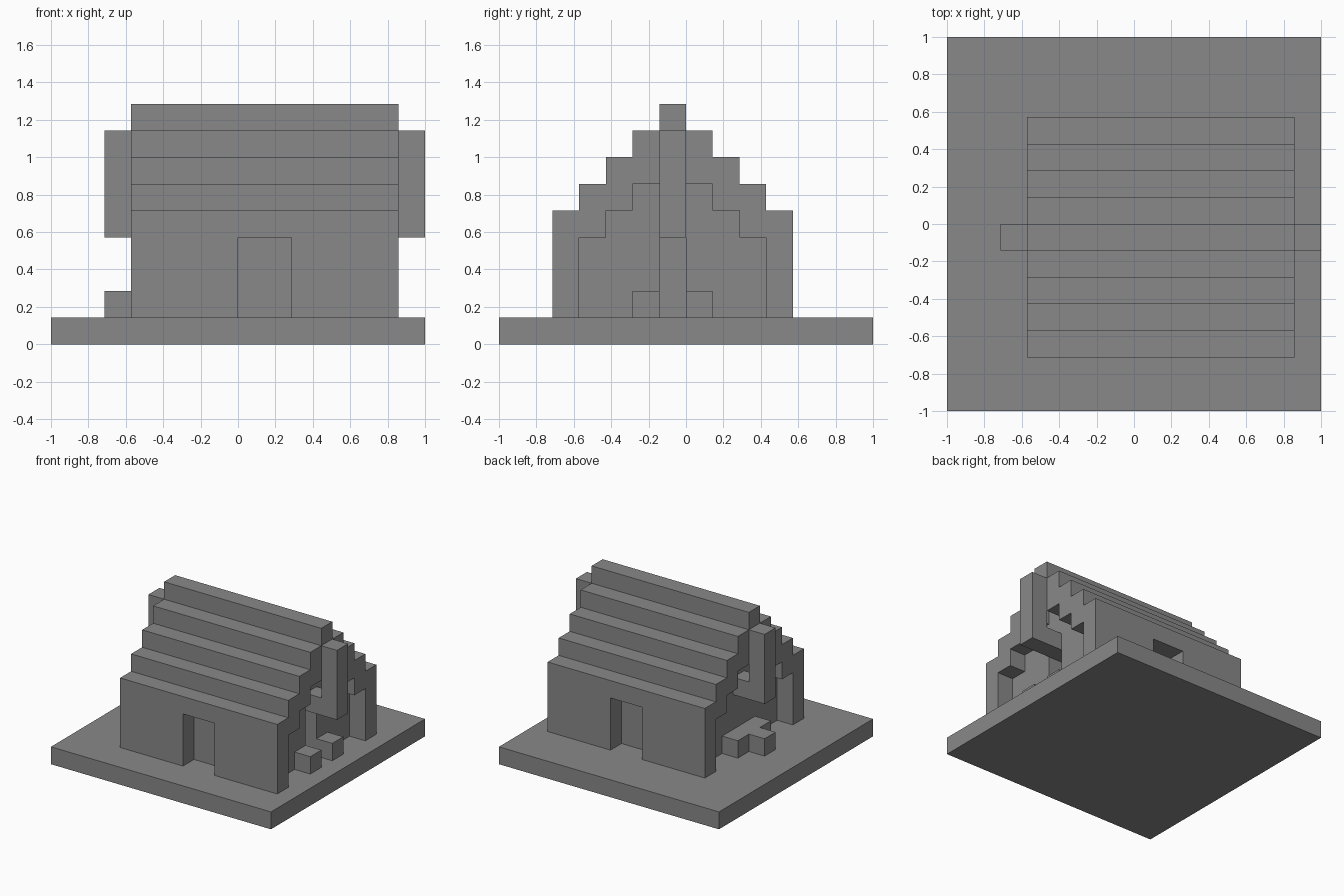
import bpy
import bmesh
from mathutils import Vector

if "Cube" in bpy.data.objects:
    bpy.data.objects.remove(bpy.data.objects["Cube"], do_unlink=True)

U = 1 / 7          # one block; the base is 14 blocks wide

stone = bpy.data.materials.new("grey_stone")
stone.use_nodes = True
GREY = (0.25, 0.25, 0.25, 1)
stone.diffuse_color = GREY
stone.node_tree.nodes["Principled BSDF"].inputs["Base Color"].default_value = GREY


def prism(name, outline, start, end, axis):
    """Extrude an outline in block units along x (outline is y,z) or y (outline is x,z)."""
    bm = bmesh.new()

    def place(a, b, d):
        x, y = (d, a) if axis == "x" else (a, d)
        return Vector(((x - 7) * U, (y - 7) * U, b * U))

    face = bm.faces.new([bm.verts.new(place(a, b, start)) for a, b in outline])
    moved = bmesh.ops.extrude_face_region(bm, geom=[face])["geom"]
    step = place(0, 0, end) - place(0, 0, start)
    bmesh.ops.translate(bm, vec=step,
                        verts=[v for v in moved if isinstance(v, bmesh.types.BMVert)])
    bmesh.ops.recalc_face_normals(bm, faces=bm.faces)
    mesh = bpy.data.meshes.new(name)
    bm.to_mesh(mesh)
    bm.free()
    mesh.materials.append(stone)
    obj = bpy.data.objects.new(name, mesh)
    bpy.context.collection.objects.link(obj)
    return obj


def box(name, x, y, z):
    return prism(name, [(x[0], z[0]), (x[1], z[0]), (x[1], z[1]), (x[0], z[1])],
                 y[0], y[1], "y")


def cut(obj, cutter):
    cutter.hide_render = True
    mod = obj.modifiers.new("opening", "BOOLEAN")
    mod.operation = "DIFFERENCE"
    mod.solver = "EXACT"
    mod.object = cutter
    bpy.context.view_layer.objects.active = obj
    bpy.ops.object.modifier_apply(modifier=mod.name)
    bpy.data.objects.remove(cutter, do_unlink=True)


def stairs(first, low, high):
    """Stepped gable line, one block per step, up to a peak and down again."""
    heights = list(range(low, high)) + list(range(high, low - 1, -1))
    line = [(first, 1)]
    for i, h in enumerate(heights):
        line += [(first + i, h), (first + i + 1, h)]
    return line + [(first + len(heights), 1)]


# Ground slab
box("base_slab", (0, 14), (0, 14), (0, 1))

# Stepped roof and long walls, overhanging the gables, with a door front and back
outer, inner = stairs(2, 5, 9), stairs(3, 4, 7)
shell = prism("stepped_roof_and_walls", outer + inner[::-1], 3, 13, "x")
cut(shell, box("door_cutter", (7, 9), (1, 12), (0.5, 4)))

# Inner body with recessed gables and an end doorway
body = prism("inner_body", inner, 4, 12, "x")
cut(body, box("end_door_cutter", (11, 12.5), (6, 7), (0.5, 4)))

# Hooked ridge posts on both gables
hook = [(12, 4), (14, 4), (14, 8), (13, 8), (13, 5), (12, 5)]
prism("left_gable_post", hook, 6, 7, "y")
prism("right_gable_post", [(16 - x, z) for x, z in hook], 6, 7, "y")

# Low blocks at the foot of the gables
for name, y in (("front", 5), ("back", 7)):
    box("left_" + name + "_foot_block", (12, 13), (y, y + 1), (1, 2))
    box("right_" + name + "_foot_block", (3, 4), (y, y + 1), (1, 2))
box("right_middle_foot_block", (2, 4), (6, 7), (1, 2))
